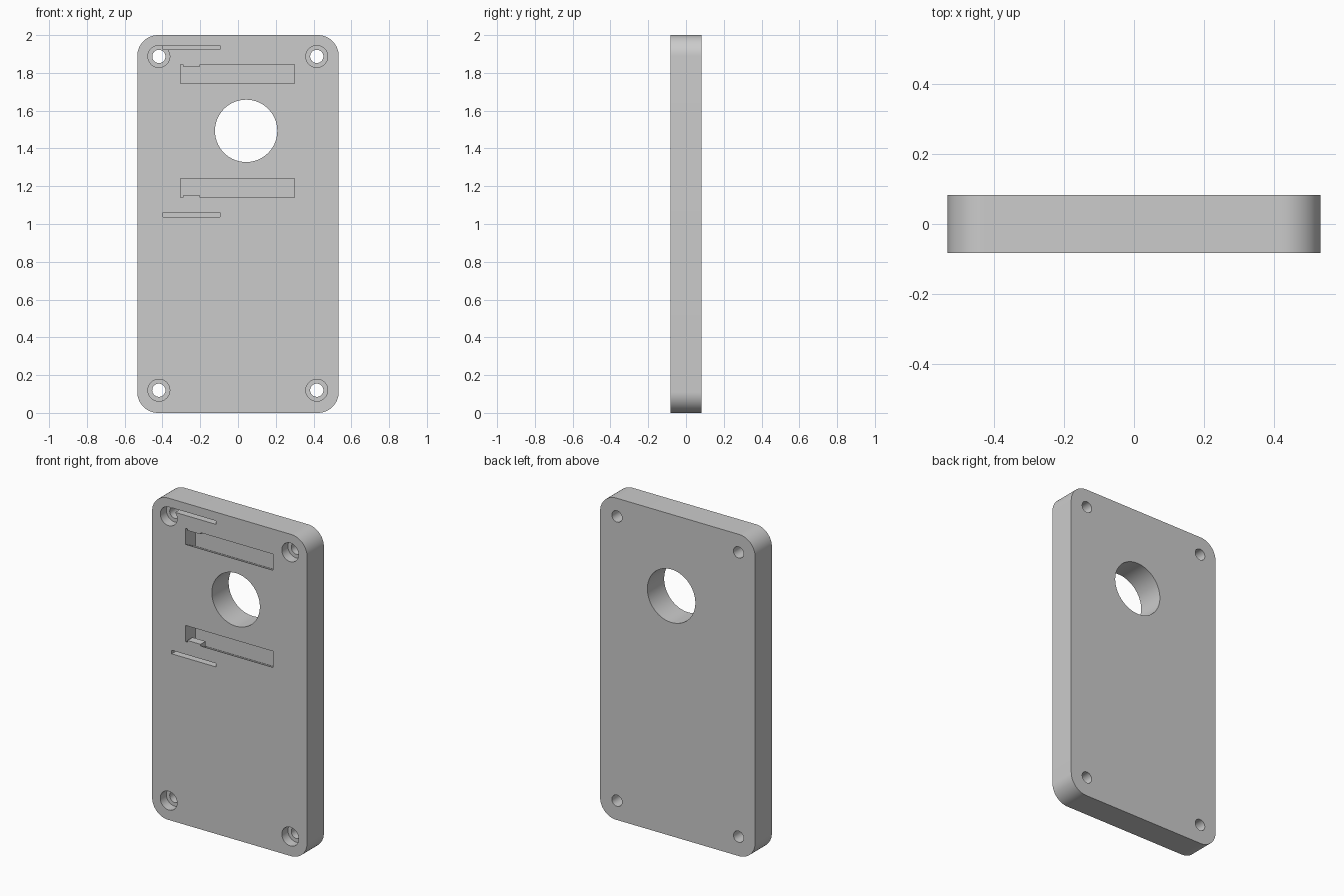
import bpy, bmesh, math

if "Cube" in bpy.data.objects:
    bpy.data.objects.remove(bpy.data.objects["Cube"])

W, Y, H, R = 0.533, 0.0825, 2.0, 0.11
MID = 1.492          # slots mirror about this height


def prism(name, front, back, y0, y1):
    """Loft between two outlines in the x-z plane."""
    bm = bmesh.new()
    a = [bm.verts.new((x, y0, z)) for x, z in front]
    b = [bm.verts.new((x, y1, z)) for x, z in back]
    bm.faces.new(a)
    bm.faces.new(b[::-1])
    n = len(a)
    for i in range(n):
        j = (i + 1) % n
        bm.faces.new((a[i], b[i], b[j], a[j]))
    bmesh.ops.recalc_face_normals(bm, faces=bm.faces)
    me = bpy.data.meshes.new(name)
    bm.to_mesh(me)
    bm.free()
    ob = bpy.data.objects.new(name, me)
    bpy.context.collection.objects.link(ob)
    return ob


def arc(cx, cz, r, a0, a1, n):
    return [(cx + r * math.cos(math.radians(a0 + (a1 - a0) * i / n)),
             cz + r * math.sin(math.radians(a0 + (a1 - a0) * i / n))) for i in range(n + 1)]


def disc(name, cx, cz, r, y0, y1, n=64):
    p = arc(cx, cz, r, 0, 360, n)[:-1]
    return prism(name, p, p, y0, y1)


def rect(x0, x1, z0, z1):
    return [(x0, z0), (x1, z0), (x1, z1), (x0, z1)]


def cut(target, cutter):
    m = target.modifiers.new("cut", 'BOOLEAN')
    m.operation, m.solver, m.object = 'DIFFERENCE', 'EXACT', cutter
    bpy.context.view_layer.objects.active = target
    bpy.ops.object.modifier_apply(modifier=m.name)
    bpy.data.objects.remove(cutter)


# rounded plate
outline = []
for cx, cz, a in ((W - R, R, -90), (W - R, H - R, 0), (R - W, H - R, 90), (R - W, R, 180)):
    outline += arc(cx, cz, R, a, a + 90, 16)
plate = prism("plate", outline, outline, -Y, Y)

# large round opening
cut(plate, disc("opening_cutter", 0.043, 1.493, 0.165, -0.2, 0.2, 96))

# counterbored screw holes
for x in (-0.419, 0.417):
    for z in (0.12, 1.887):
        cut(plate, disc("bore_cutter", x, z, 0.058, -0.2, -Y + 0.06, 48))
        cut(plate, disc("screw_cutter", x, z, 0.035, -0.2, 0.2, 48))

# mirrored undercut slots with a retaining lip, and thin flex slits
F = -Y + 0.10        # slot floor
U = 0.05             # undercut at the floor
for flip in (False, True):
    def m(pts):
        return [(x, 2 * MID - z) for x, z in pts] if flip else pts
    k = 0.002        # small overshoot past the front face
    d = U * k / 0.10
    slot = prism("slot_cutter", m(rect(-0.305, 0.30, 1.14 + d, 1.24 - d)),
                 m(rect(-0.305, 0.30, 1.14 - U, 1.24 + U)), -Y - k, F)
    lip = m(rect(-0.29, -0.20, 1.05, 1.15))
    cut(slot, prism("lip_block", lip, lip, -0.2, -Y + 0.05))
    cut(plate, slot)
    slit = m(rect(-0.398, -0.095, 1.038, 1.06))
    cut(plate, prism("slit_cutter", slit, slit, -0.2, F))

plate.select_set(True)
bpy.context.view_layer.objects.active = plate
bpy.ops.object.shade_smooth_by_angle(angle=math.radians(30))
